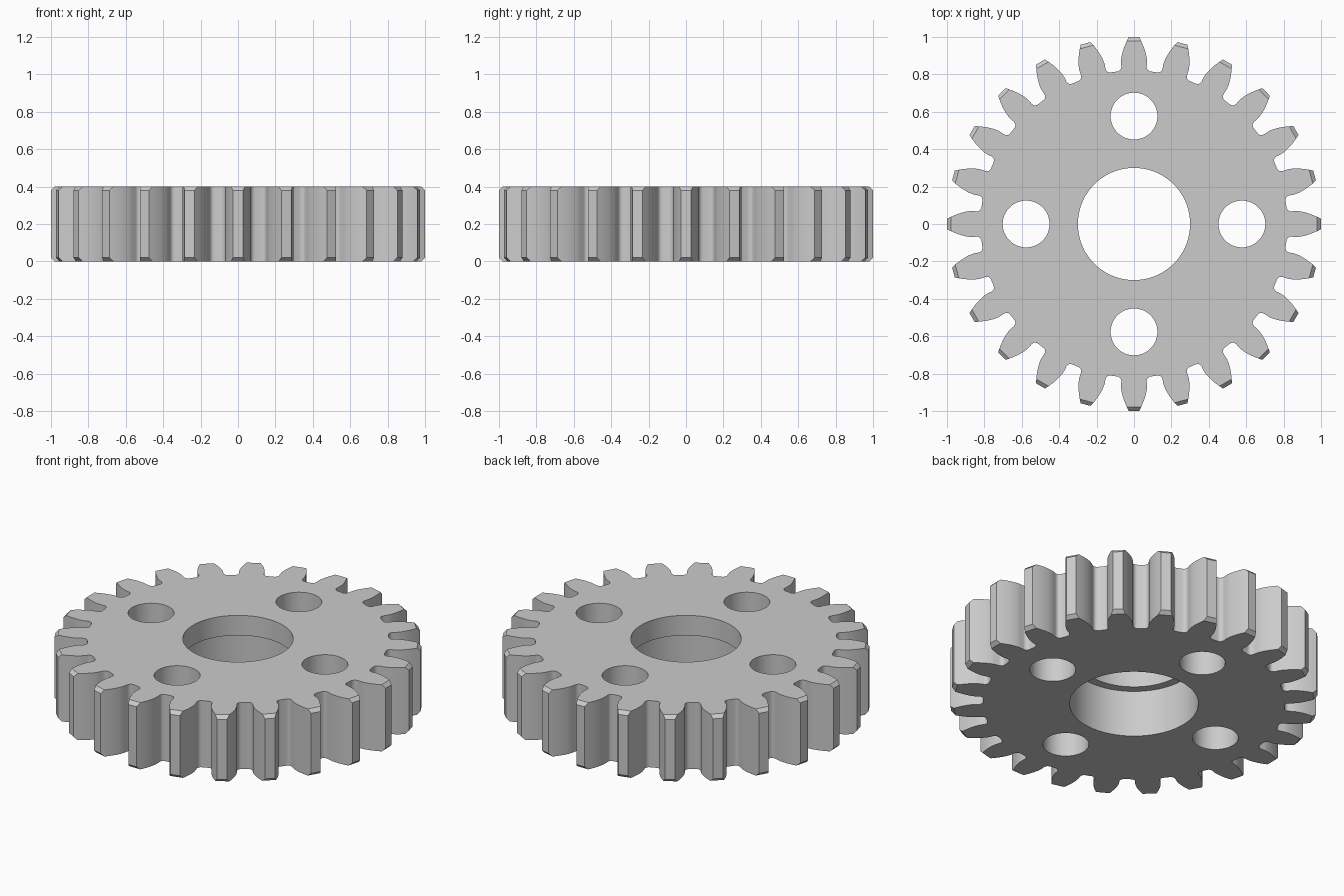
import bpy, bmesh, math

if "Cube" in bpy.data.objects:
    bpy.data.objects.remove(bpy.data.objects["Cube"])

TEETH, H, CH = 24, 0.4, 0.02
R_TIP, R_ROOT = 1.0, 0.82
MOD = 2 * R_TIP / (TEETH + 2)
R_PITCH = MOD * TEETH / 2
PRESS = math.radians(20)
R_BASE = R_PITCH * math.cos(PRESS)
FILLET = 0.025

inv = lambda a: math.tan(a) - a


def half_angle(r):
    # half the tooth's angular width at radius r (involute flank)
    return math.pi / (2 * TEETH) + inv(PRESS) - inv(math.acos(min(1, R_BASE / r)))


def half_tooth():
    # (radius, angle) from the root up to the tip, on the positive side
    a = half_angle(R_BASE)
    rc = R_ROOT + FILLET
    ac = a + math.asin(FILLET / rc)
    pts = []
    for i in range(6):
        t = i / 5
        d = (ac - math.pi) * (1 - t) + (a - math.pi / 2) * t
        x = rc * math.cos(ac) + FILLET * math.cos(d)
        y = rc * math.sin(ac) + FILLET * math.sin(d)
        pts.append((math.hypot(x, y), math.atan2(y, x)))
    rc_top = R_TIP - CH
    for i in range(9):
        r = R_BASE + (rc_top - R_BASE) * i / 8
        pts.append((r, half_angle(r)))
    pts.append((R_TIP, half_angle(R_TIP)))
    return pts


# gear blank with chamfered tooth tips
half = half_tooth()
outline = [(r, -a) for r, a in half] + [(r, a) for r, a in reversed(half)]
n = len(outline)
tips = (len(half) - 1, len(half))
bm = bmesh.new()
low, high = [], []
for k in range(TEETH):
    for i, (r, a) in enumerate(outline):
        t = a + k * 2 * math.pi / TEETH
        c = CH if i in tips else 0
        low.append(bm.verts.new((r * math.cos(t), r * math.sin(t), c)))
        high.append(bm.verts.new((r * math.cos(t), r * math.sin(t), H - c)))
N = len(low)
for i in range(N):
    j = (i + 1) % N
    bm.faces.new((low[i], low[j], high[j], high[i]))
for ring in (low, high):
    bm.faces.new([v for i, v in enumerate(ring) if i % n not in tips])
    for k in range(TEETH):
        s = k * n + tips[0] - 1
        bm.faces.new(ring[s:s + 4])
bmesh.ops.recalc_face_normals(bm, faces=bm.faces)
mesh = bpy.data.meshes.new("gear")
bm.to_mesh(mesh)
bm.free()
gear = bpy.data.objects.new("gear", mesh)
bpy.context.collection.objects.link(gear)


def cut(x, y, radius, z0, z1, sides):
    # cylindrical cutter subtracted from the gear
    bpy.ops.mesh.primitive_cylinder_add(vertices=sides, radius=radius, depth=z1 - z0,
                                        location=(x, y, (z0 + z1) / 2))
    cutter = bpy.context.object
    cutter.name = "hole_cutter"
    cutter.hide_render = True
    mod = gear.modifiers.new("hole", 'BOOLEAN')
    mod.operation = 'DIFFERENCE'
    mod.solver = 'EXACT'
    mod.object = cutter
    return cutter


# stepped centre bore: wide below, narrow above
cutters = [cut(0, 0, 0.35, -0.1, 0.28, 96), cut(0, 0, 0.30, 0.2, 0.5, 96)]
# four lightening holes
for k in range(4):
    t = k * math.pi / 2
    cutters.append(cut(0.577 * math.cos(t), 0.577 * math.sin(t), 0.125, -0.1, 0.5, 64))

# bake the cuts and remove the cutters
dg = bpy.context.evaluated_depsgraph_get()
baked = bpy.data.meshes.new_from_object(gear.evaluated_get(dg))
gear.modifiers.clear()
gear.data = baked
for c in cutters:
    bpy.data.objects.remove(c, do_unlink=True)

# material and shading
steel = bpy.data.materials.new("plain_grey")
steel.diffuse_color = (0.6, 0.6, 0.6, 1)
steel.use_nodes = True
steel.node_tree.nodes["Principled BSDF"].inputs["Base Color"].default_value = steel.diffuse_color
baked.materials.clear()
baked.materials.append(steel)
bpy.ops.object.select_all(action='DESELECT')
gear.select_set(True)
bpy.context.view_layer.objects.active = gear
bpy.ops.object.shade_smooth_by_angle(angle=math.radians(30))
